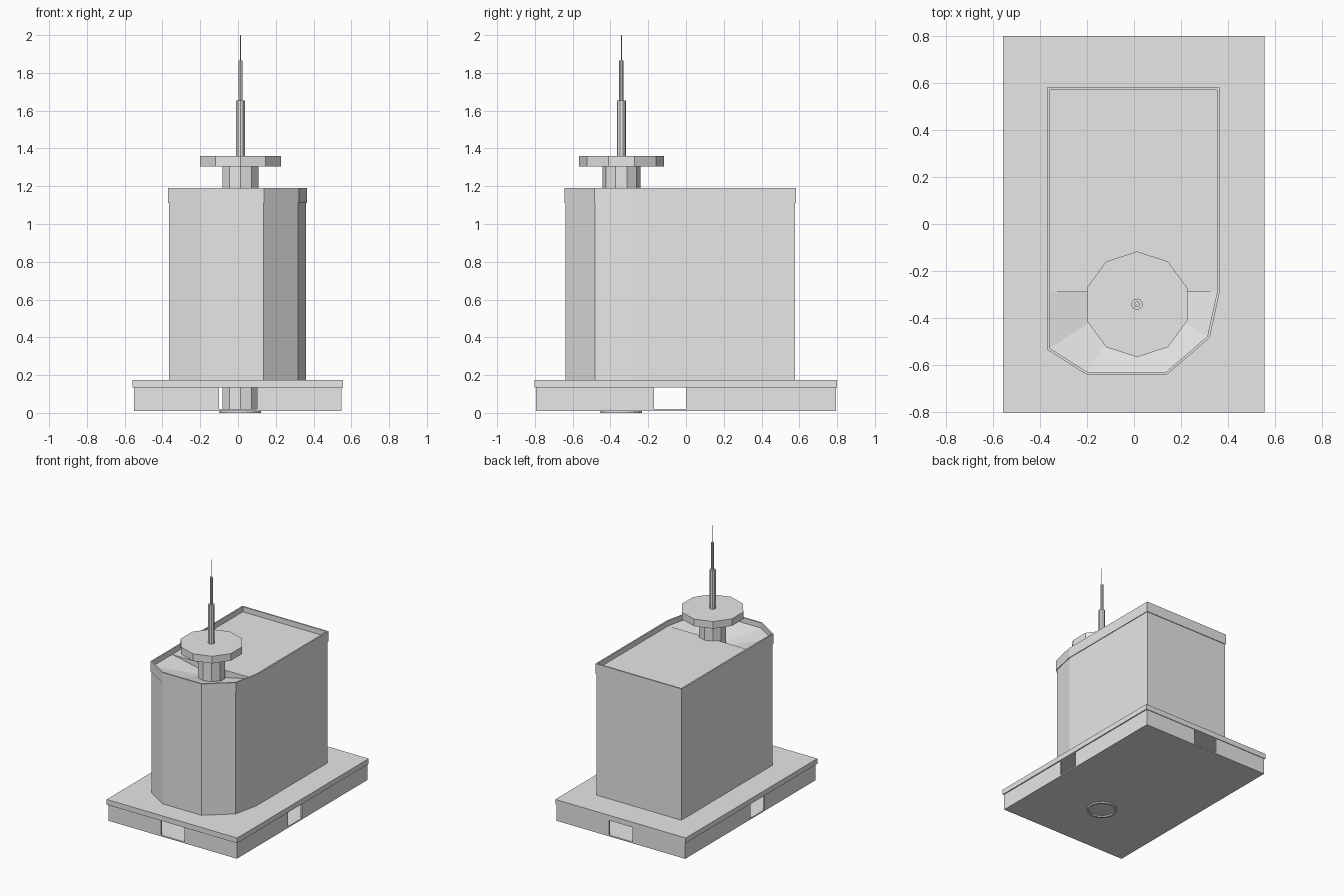
import bpy, bmesh
from mathutils import Vector

cube = bpy.data.objects.get("Cube")
if cube:
    bpy.data.objects.remove(cube, do_unlink=True)

grey = bpy.data.materials.new("light_grey")
grey.use_nodes = True
grey.diffuse_color = (0.8, 0.8, 0.8, 1)
grey.node_tree.nodes["Principled BSDF"].inputs["Base Color"].default_value = (0.8, 0.8, 0.8, 1)


def finish(name, bm):
    bmesh.ops.recalc_face_normals(bm, faces=bm.faces)
    mesh = bpy.data.meshes.new(name)
    bm.to_mesh(mesh)
    bm.free()
    mesh.materials.append(grey)
    obj = bpy.data.objects.new(name, mesh)
    bpy.context.collection.objects.link(obj)
    return obj


def prism(name, points, z0, z1):
    bm = bmesh.new()
    face = bm.faces.new([bm.verts.new((x, y, z0)) for x, y in points])
    new = bmesh.ops.extrude_face_region(bm, geom=[face])["geom"]
    verts = [v for v in new if isinstance(v, bmesh.types.BMVert)]
    bmesh.ops.translate(bm, verts=verts, vec=(0, 0, z1 - z0))
    return finish(name, bm)


def box(name, x0, x1, y0, y1, z0, z1):
    return prism(name, [(x0, y0), (x1, y0), (x1, y1), (x0, y1)], z0, z1)


def cylinder(name, radius, z0, z1, sides):
    bm = bmesh.new()
    bmesh.ops.create_cone(bm, cap_ends=True, segments=sides, radius1=radius,
                          radius2=radius, depth=z1 - z0)
    # a vertex of the polygon points along x
    bmesh.ops.translate(bm, verts=bm.verts, vec=(AXIS.x, AXIS.y, (z0 + z1) / 2))
    return finish(name, bm)


def inset(points, d):
    """Move each corner of a counter-clockwise outline inward by d."""
    pts = [Vector(p) for p in points]
    out = []
    for i, p in enumerate(pts):
        a = (p - pts[i - 1]).normalized()
        b = (pts[(i + 1) % len(pts)] - p).normalized()
        na, nb = Vector((-a.y, a.x)), Vector((-b.y, b.x))
        out.append(p + (na + nb) * d / (1 + na.dot(nb)))
    return out


AXIS = Vector((0.013, -0.342))
ROOF, SPLIT = 1.15, -0.29

# Hollow plinth: slab, floor and notched skirt walls
box("plinth_slab", -0.558, 0.555, -0.803, 0.8, 0.135, 0.175)
box("plinth_floor", -0.55, 0.547, -0.795, 0.795, 0.01, 0.02)
t = 0.012
for side, y in (("front", -0.795), ("back", 0.795 - t)):
    box(side + "_skirt_right", -0.55, -0.1, y, y + t, 0.01, 0.135)
    box(side + "_skirt_left", 0.1, 0.547, y, y + t, 0.01, 0.135)
for side, x in (("right", -0.55), ("left", 0.547 - t)):
    box(side + "_skirt_front", x, x + t, -0.795, -0.17, 0.01, 0.135)
    box(side + "_skirt_back", x, x + t, 0, 0.795, 0.01, 0.135)

# Tower body with a faceted front
outline = [(-0.37, 0.582), (-0.37, -0.535), (-0.2, -0.643), (0.138, -0.643),
           (0.322, -0.485), (0.365, SPLIT), (0.365, 0.582)]
prism("tower_body", inset(outline, 0.005), 0.175, 1.07)
inner = inset(outline, 0.011)

# Parapet band around the roof
bm = bmesh.new()
loops = []
for pts, z in ((inset(outline, 0.005), 1.06), (inset(outline, 0.005), 1.11),
               (outline, 1.11), (outline, 1.19), (inner, 1.19), (inner, 1.06)):
    loops.append([bm.verts.new((p[0], p[1], z)) for p in pts])
for i, low in enumerate(loops):
    high = loops[(i + 1) % len(loops)]
    for k in range(len(low)):
        n = (k + 1) % len(low)
        bm.faces.new((low[k], low[n], high[n], high[k]))
finish("parapet", bm)

# Flat rear roof
box("rear_roof", inner[0].x, inner[-1].x, SPLIT, inner[0].y, 1.07, ROOF)

# Sunken front roof sloping in to the stem
bm = bmesh.new()
rim = [Vector((inner[0].x, SPLIT))] + inner[1:6]
rim_verts = [bm.verts.new((p.x, p.y, ROOF)) for p in rim]
apex = bm.verts.new((AXIS.x, SPLIT, 1.075))
for a, b in zip(rim_verts, rim_verts[1:]):
    bm.faces.new((a, b, apex))
funnel = finish("front_roof_funnel", bm)
if funnel.data.polygons[0].normal.z < 0:
    funnel.data.flip_normals()

# Stem running through the tower, disc and stepped mast
cylinder("stem", 0.1, 0.02, 1.31, 10)
cylinder("disc", 0.225, 1.305, 1.36, 10)
for name, r, z0, z1 in (("mast_lower", 0.024, 1.36, 1.655),
                        ("mast_middle", 0.012, 1.655, 1.865),
                        ("mast_tip", 0.002, 1.865, 2.0)):
    cylinder(name, r, z0, z1, 10)

# Ring under the floor
bm = bmesh.new()
bmesh.ops.create_circle(bm, segments=20, radius=0.11)
edges = bm.edges[:]
outer = bm.verts[:]
new = bmesh.ops.extrude_edge_only(bm, edges=edges)["geom"]
verts = [v for v in new if isinstance(v, bmesh.types.BMVert)]
bmesh.ops.scale(bm, verts=verts, vec=(0.85, 0.85, 1))
bmesh.ops.translate(bm, verts=bm.verts, vec=(AXIS.x, AXIS.y, 0))
ring = finish("floor_ring", bm)
if ring.data.polygons[0].normal.z > 0:
    ring.data.flip_normals()
solid = ring.modifiers.new("thickness", "SOLIDIFY")
solid.thickness = 0.012
solid.offset = -1
